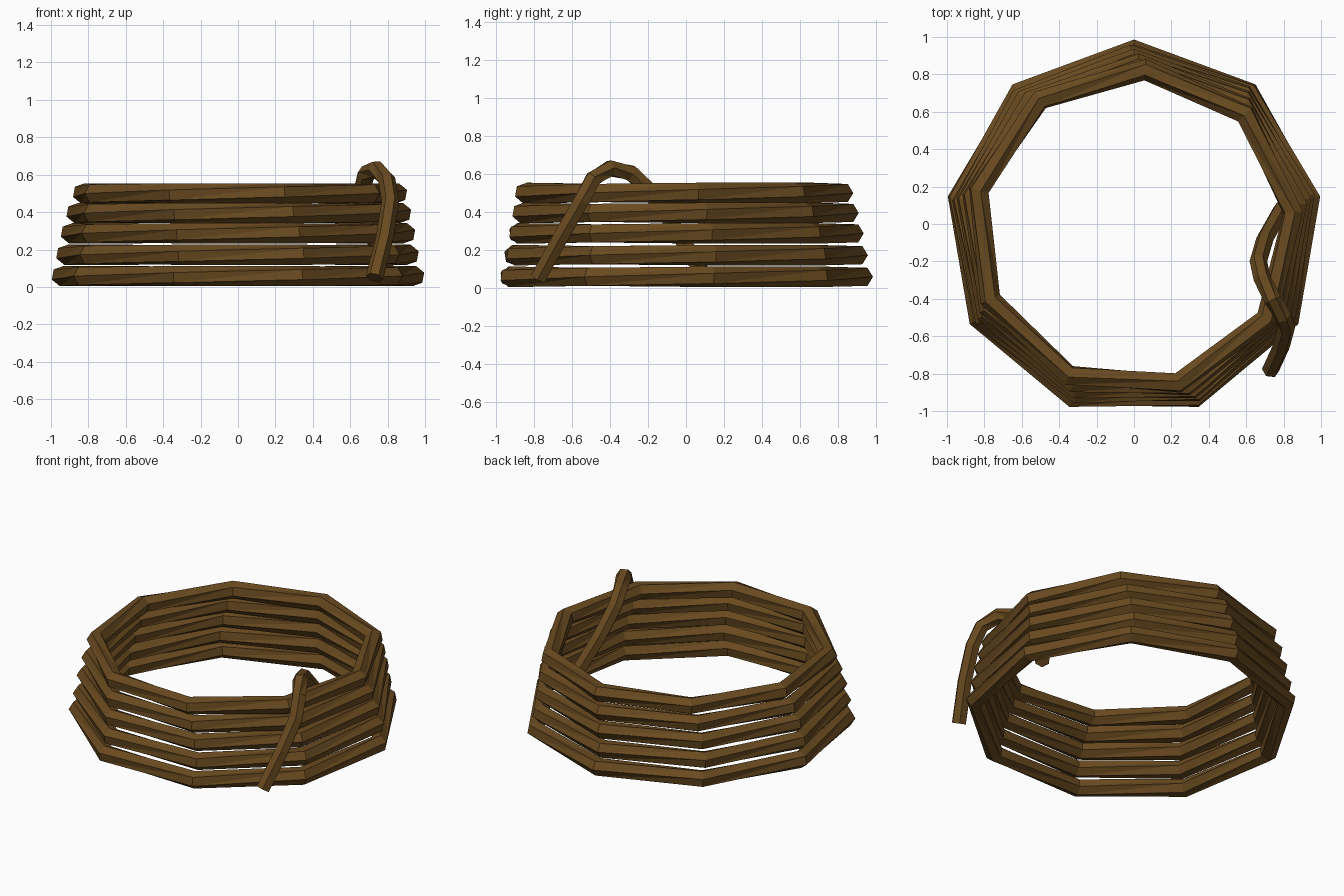
import bpy, bmesh
from math import sin, cos, pi, radians
from mathutils import Vector

if "Cube" in bpy.data.objects:
    bpy.data.objects.remove(bpy.data.objects["Cube"])

SIDES = 6
mat = bpy.data.materials.new("rope_brown")
mat.diffuse_color = (0.14, 0.068, 0.014, 1)
mat.use_nodes = True
mat.node_tree.nodes["Principled BSDF"].inputs["Base Color"].default_value = mat.diffuse_color


def tube(name, sections, closed):
    """Skin a list of hexagonal sections into one flat-shaded strand."""
    bm = bmesh.new()
    rows = [[bm.verts.new(p) for p in sec] for sec in sections]
    n = len(rows)
    for i in range(n if closed else n - 1):
        a, b = rows[i], rows[(i + 1) % n]
        # a closed strand arrives at its start three facets further round
        shift = 3 if closed and i == n - 1 else 0
        for k in range(SIDES):
            k2 = (k + 1) % SIDES
            p, q = b[(k + shift) % SIDES], b[(k2 + shift) % SIDES]
            bm.faces.new((a[k], a[k2], q))
            bm.faces.new((a[k], q, p))
    if not closed:
        bm.faces.new(rows[0])
        bm.faces.new(rows[-1])
    bmesh.ops.recalc_face_normals(bm, faces=bm.faces)
    mesh = bpy.data.meshes.new(name)
    bm.to_mesh(mesh)
    bm.free()
    mesh.materials.append(mat)
    obj = bpy.data.objects.new(name, mesh)
    bpy.context.collection.objects.link(obj)


# Stacked nine-sided coils, shrinking upward, each strand gently twisted
coils = [(0.957, 0.058, 0), (0.930, 0.172, 1), (0.908, 0.287, 0),
         (0.882, 0.395, -1.5), (0.855, 0.500, -4)]
r = 0.055
for level, (R, z, turn) in enumerate(coils):
    secs = []
    for i in range(9):
        a = radians(90 + turn + 40 * i)
        sec = []
        for k in range(SIDES):
            t = 2 * pi * k / SIDES + radians(20 * i)
            d = R + r * 1.04 * cos(t)
            sec.append((d * cos(a), d * sin(a) - 0.028, z + r * sin(t)))
        secs.append(sec)
    tube(f"rope_coil_{level + 1}", secs, True)

# Loose end hooked over the coils from inside to outside
path = [Vector(p) for p in (
    (0.79, 0.08, 0.09), (0.70, -0.08, 0.35), (0.665, -0.20, 0.52),
    (0.685, -0.29, 0.605), (0.74, -0.40, 0.63), (0.795, -0.49, 0.575),
    (0.815, -0.55, 0.46), (0.785, -0.66, 0.27), (0.73, -0.78, 0.05))]
secs = []
for i, p in enumerate(path):
    tan = (path[min(i + 1, len(path) - 1)] - path[max(i - 1, 0)]).normalized()
    u = Vector((1, 0, 0))
    u = (u - tan * u.dot(tan)).normalized()
    v = tan.cross(u)
    secs.append([p + 0.047 * (u * cos(2 * pi * k / SIDES) + v * sin(2 * pi * k / SIDES))
                 for k in range(SIDES)])
tube("rope_loose_end", secs, False)
